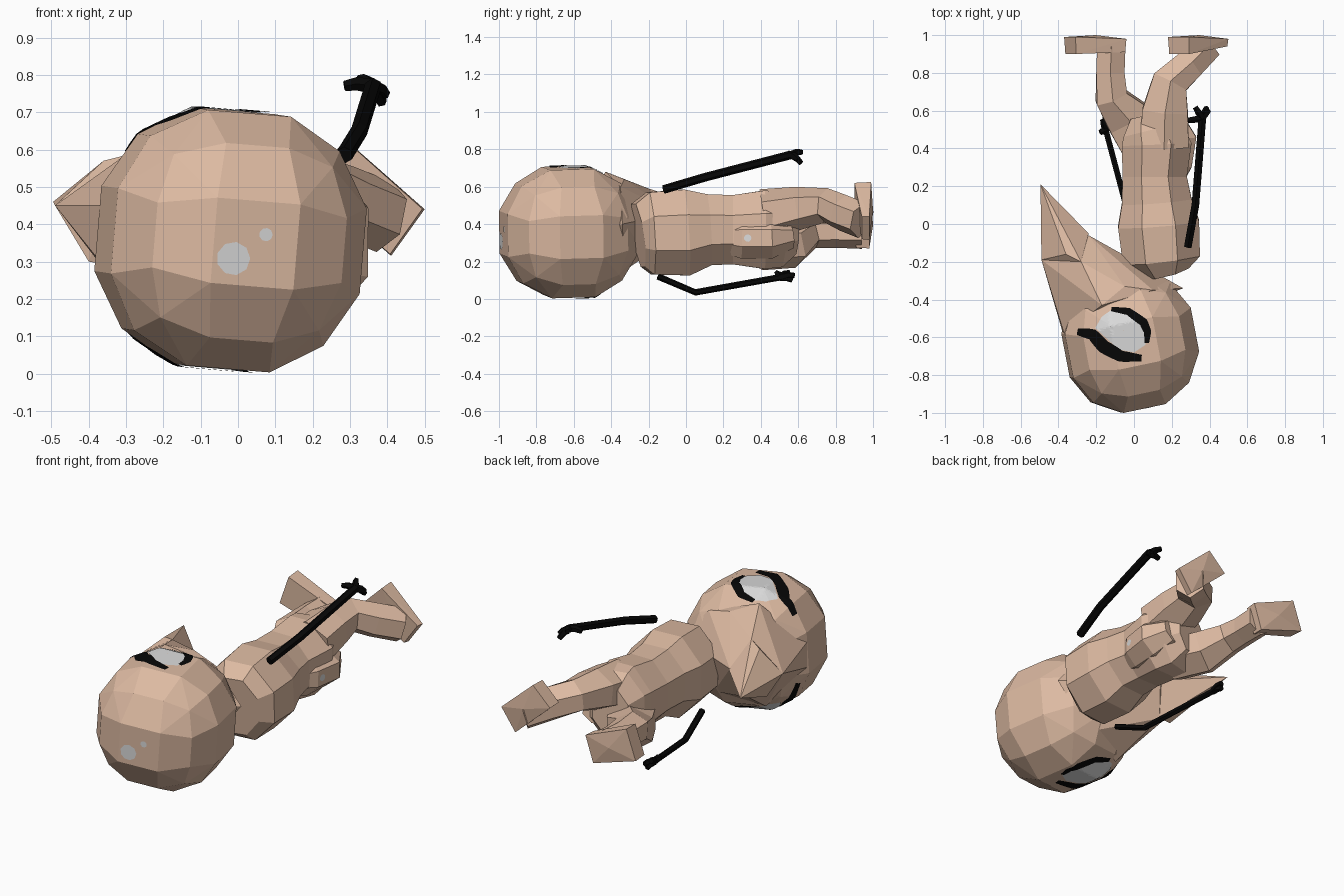
import bpy, bmesh, math
from mathutils import Vector, Euler
from mathutils.bvhtree import BVHTree

if "Cube" in bpy.data.objects:
    bpy.data.objects.remove(bpy.data.objects["Cube"])


def material(name, rgb):
    m = bpy.data.materials.new(name)
    m.diffuse_color = (*rgb, 1)
    m.use_nodes = True
    m.node_tree.nodes["Principled BSDF"].inputs["Base Color"].default_value = m.diffuse_color
    return m


SKIN = material("skin", (0.72, 0.49, 0.36))
BLACK = material("black", (0.002, 0.002, 0.002))
WHITE = material("pale grey", (0.7, 0.7, 0.7))


def finish(bm, name, mat, fix=True):
    if fix:
        bmesh.ops.recalc_face_normals(bm, faces=bm.faces[:])
    me = bpy.data.meshes.new(name)
    bm.to_mesh(me)
    bm.free()
    me.materials.append(mat)
    ob = bpy.data.objects.new(name, me)
    bpy.context.collection.objects.link(ob)
    return ob


def loft(name, rings, sides, mat):
    """Skin elliptical rings (x, y, z, side radius, up radius) along a path."""
    bm = bmesh.new()
    c = [Vector(r[:3]) for r in rings]
    k = 1 / math.cos(math.pi / sides)
    loops = []
    for i, r in enumerate(rings):
        t = (c[min(i + 1, len(c) - 1)] - c[max(i - 1, 0)]).normalized()
        side = t.cross(Vector((0, 0, 1))).normalized()
        up = side.cross(t)
        loop = []
        for j in range(sides):
            a = (j + 0.5) * math.tau / sides
            loop.append(bm.verts.new(c[i] + side * (math.cos(a) * r[3] * k)
                                     + up * (math.sin(a) * r[4] * k)))
        loops.append(loop)
    for p, q in zip(loops, loops[1:]):
        for j in range(sides):
            n = (j + 1) % sides
            bm.faces.new((p[j], p[n], q[n], q[j]))
    bm.faces.new(loops[0])
    bm.faces.new(loops[-1])
    return finish(bm, name, mat)


def hull(name, points, mat):
    bm = bmesh.new()
    for p in points:
        bm.verts.new(p)
    bmesh.ops.convex_hull(bm, input=bm.verts[:])
    loose = [v for v in bm.verts if not v.link_faces]
    bmesh.ops.delete(bm, geom=loose, context='VERTS')
    bmesh.ops.dissolve_limit(bm, angle_limit=0.02, verts=bm.verts[:], edges=bm.edges[:])
    return finish(bm, name, mat)


def decal(name, target, rows, axis, sign, mat, lift=0.004, closed=False):
    """Project a grid of 2D points along an axis onto the target surface."""
    me = target.data
    tree = BVHTree.FromPolygons([v.co for v in me.vertices],
                                [p.vertices[:] for p in me.polygons])
    d = Vector((0, 0, 0))
    d[axis] = sign
    bm = bmesh.new()
    grid = []
    for row in rows:
        line = []
        for u, v in row:
            p = [u, v]
            p.insert(axis, 3 * sign)
            hit = tree.ray_cast(Vector(p), -d)
            line.append(bm.verts.new(hit[0] + d * lift) if hit[0] else None)
        grid.append(line)
    for p, q in zip(grid, grid[1:]):
        n = len(p)
        for j in range(n if closed else n - 1):
            quad = (p[j], p[(j + 1) % n], q[(j + 1) % n], q[j])
            if None not in quad:
                f = bm.faces.new(quad)
                f.normal_update()
                if f.normal.dot(d) < 0:
                    f.normal_flip()
    return finish(bm, name, mat, False)


def patch(outline, steps=8, split=4):
    """Concentric rows filling a star-shaped outline."""
    c = sum((Vector(p) for p in outline), Vector((0, 0))) / len(outline)
    edge = [Vector(a).lerp(Vector(b), i / split)
            for a, b in zip(outline, outline[1:] + outline[:1]) for i in range(split)]
    return [[tuple(c + (p - c) * (0.01 + 0.99 * i / steps)) for p in edge]
            for i in range(steps + 1)]


def disc(cx, cy, r, n=9):
    return patch([(cx + r * math.cos(i * math.tau / n), cy + r * math.sin(i * math.tau / n))
                  for i in range(n)], 3, 1)


def strip(path, width):
    """Rows across a 2D path, tapering to the ends and subdivided to follow the surface."""
    pts = [Vector(a).lerp(Vector(b), i / 5) for a, b in zip(path, path[1:]) for i in range(5)]
    pts.append(Vector(path[-1]))
    rows = []
    for i, p in enumerate(pts):
        t = (pts[min(i + 1, len(pts) - 1)] - pts[max(i - 1, 0)]).normalized()
        w = width * (0.5 + 0.5 * math.sin(math.pi * i / (len(pts) - 1)))
        rows.append([tuple(p + Vector((-t.y, t.x)) * w * s) for s in (-0.5, -0.25, 0, 0.25, 0.5)])
    return rows


# Head: quad sphere fitted to its box
bm = bmesh.new()
bmesh.ops.create_cube(bm, size=2)
bmesh.ops.subdivide_edges(bm, edges=bm.edges[:], cuts=2, use_grid_fill=True)
rot = Euler((0.03, 0.08, 0.2)).to_matrix()
ball = [rot @ v.co.normalized() for v in bm.verts]
bm.free()
lo, hi = Vector((-0.385, -1.0, 0.003)), Vector((0.345, -0.255, 0.713))
for k in range(3):
    a, b = min(p[k] for p in ball), max(p[k] for p in ball)
    for p in ball:
        p[k] = lo[k] + (p[k] - a) / (b - a) * (hi[k] - lo[k])
head = hull("head", ball, SKIN)

# Backward point growing out of the head, in two stages so its sides are hollow
hull("head_point_base", [(-0.24, -0.06, 0.46), (-0.28, -0.2, 0.59), (-0.49, -0.19, 0.45),
                         (-0.3, -0.14, 0.28), (-0.03, -0.21, 0.42), (0.26, -0.34, 0.4),
                         (0.1, -0.35, 0.6), (-0.05, -0.33, 0.64), (-0.17, -0.43, 0.68),
                         (-0.37, -0.58, 0.45), (-0.37, -0.6, 0.3), (-0.22, -0.42, 0.1),
                         (0.05, -0.33, 0.15)], SKIN)
hull("head_point_tip", [(-0.495, 0.21, 0.46), (-0.24, -0.05, 0.46), (-0.28, -0.2, 0.59),
                        (-0.36, -0.16, 0.57), (-0.49, -0.19, 0.45), (-0.4, -0.17, 0.3),
                        (-0.3, -0.14, 0.28)], SKIN)

# Eyes on the two sides of the head
eye = [(-0.205, -0.55), (-0.17, -0.49), (-0.12, -0.455), (-0.04, -0.46), (0.04, -0.52),
       (0.075, -0.58), (0.06, -0.64), (0, -0.68), (-0.08, -0.665), (-0.13, -0.62)]
for tag, sign, dx, dy in (("upper", 1, 0.0, 0.0), ("lower", -1, -0.05, 0.04)):
    def shift(path):
        return [(x + dx, y + dy) for x, y in path]
    decal(tag + "_eye", head, patch(shift(eye)), 2, sign, WHITE, 0.003, True)
    decal(tag + "_brow", head, strip(shift([(-0.3, -0.57), (-0.22, -0.585), (-0.16, -0.65),
                                            (-0.07, -0.7), (0.04, -0.71)]), 0.07),
          2, sign, BLACK, 0.006)
    decal(tag + "_lid", head, strip(shift([(-0.12, -0.45), (-0.03, -0.463), (0.05, -0.52),
                                           (0.072, -0.57), (0.068, -0.63)]), 0.045),
          2, sign, BLACK, 0.006)

# Pale spots on the face
decal("face_spot_large", head, disc(-0.012, 0.308, 0.045), 1, -1, WHITE, 0.003, True)
decal("face_spot_small", head, disc(0.075, 0.372, 0.018), 1, -1, WHITE, 0.003, True)

# Torso
loft("torso", [(0.16, -0.255, 0.34, 0.13, 0.17), (0.145, -0.19, 0.35, 0.205, 0.22),
               (0.13, 0.0, 0.355, 0.215, 0.23), (0.12, 0.12, 0.37, 0.185, 0.19),
               (0.11, 0.25, 0.37, 0.17, 0.185), (0.12, 0.42, 0.37, 0.185, 0.21),
               (0.1, 0.5, 0.37, 0.16, 0.2), (0.08, 0.58, 0.37, 0.1, 0.13)], 8, SKIN)

# Faceted bulge on the hip with its pale spot
bulge = loft("hip_bulge", [(0.19, 0.22, 0.33, 0.07, 0.09), (0.19, 0.3, 0.325, 0.115, 0.11),
                           (0.19, 0.45, 0.325, 0.14, 0.11), (0.17, 0.56, 0.34, 0.09, 0.07)],
             8, SKIN)
decal("hip_spot", bulge, disc(0.33, 0.325, 0.02), 0, 1, WHITE, 0.003, True)

# Legs
loft("upper_leg", [(0.16, 0.42, 0.45, 0.13, 0.12), (0.165, 0.6, 0.485, 0.12, 0.1),
                   (0.19, 0.75, 0.5, 0.095, 0.08), (0.29, 0.84, 0.46, 0.08, 0.085),
                   (0.39, 0.94, 0.42, 0.075, 0.085)], 6, SKIN)
loft("lower_leg", [(0.06, 0.4, 0.28, 0.12, 0.11), (-0.03, 0.56, 0.29, 0.12, 0.11),
                   (-0.12, 0.67, 0.36, 0.085, 0.08), (-0.125, 0.8, 0.36, 0.075, 0.075),
                   (-0.12, 0.94, 0.36, 0.075, 0.08)], 6, SKIN)

# Feet: slanted blocks from heel to toe
for name, sole, heel in (
        ("upper_foot", [(0.5, 0.44), (0.41, 0.315), (0.18, 0.52), (0.29, 0.625)], 0.94),
        ("lower_foot", [(-0.04, 0.42), (-0.09, 0.27), (-0.37, 0.36), (-0.31, 0.53)], 0.91)):
    cx, cz = sum(p[0] for p in sole) / 4, sum(p[1] for p in sole) / 4
    back = [(x, 0.98 if i < 2 else 0.99, z) for i, (x, z) in enumerate(sole)]
    front = [(cx + (x - cx) * 0.96, heel if i < 2 else 0.9, cz + (z - cz) * 0.97)
             for i, (x, z) in enumerate(sole)]
    hull(name, back + front + [(cx, 1.0, cz)], SKIN)

# Thin arms with splayed fingers
arms = {
    "upper": ([(0.285, -0.12, 0.585), (0.325, 0.1, 0.65), (0.362, 0.56, 0.77)],
              [(0.285, 0.55, 0.77), (0.325, 0.62, 0.785), (0.395, 0.6, 0.745), (0.385, 0.615, 0.725)]),
    "lower": ([(0.0, -0.15, 0.12), (-0.03, 0.05, 0.035), (-0.15, 0.5, 0.115)],
              [(-0.18, 0.485, 0.14), (-0.165, 0.555, 0.14), (-0.14, 0.58, 0.125), (-0.15, 0.57, 0.1)]),
}
for side, (path, tips) in arms.items():
    r = 0.02 if side == "upper" else 0.015
    loft(side + "_arm", [(*p, r, r) for p in path], 6, BLACK)
    wrist = Vector(path[-1])
    for i, tip in enumerate(tips):
        mid = wrist.lerp(Vector(tip), 0.6) + Vector((0, 0, 0.006))
        loft(f"{side}_finger_{i + 1}", [(*wrist, 0.017, 0.017), (*mid, 0.015, 0.015),
                                        (*tip, 0.012, 0.012)], 5, BLACK)
